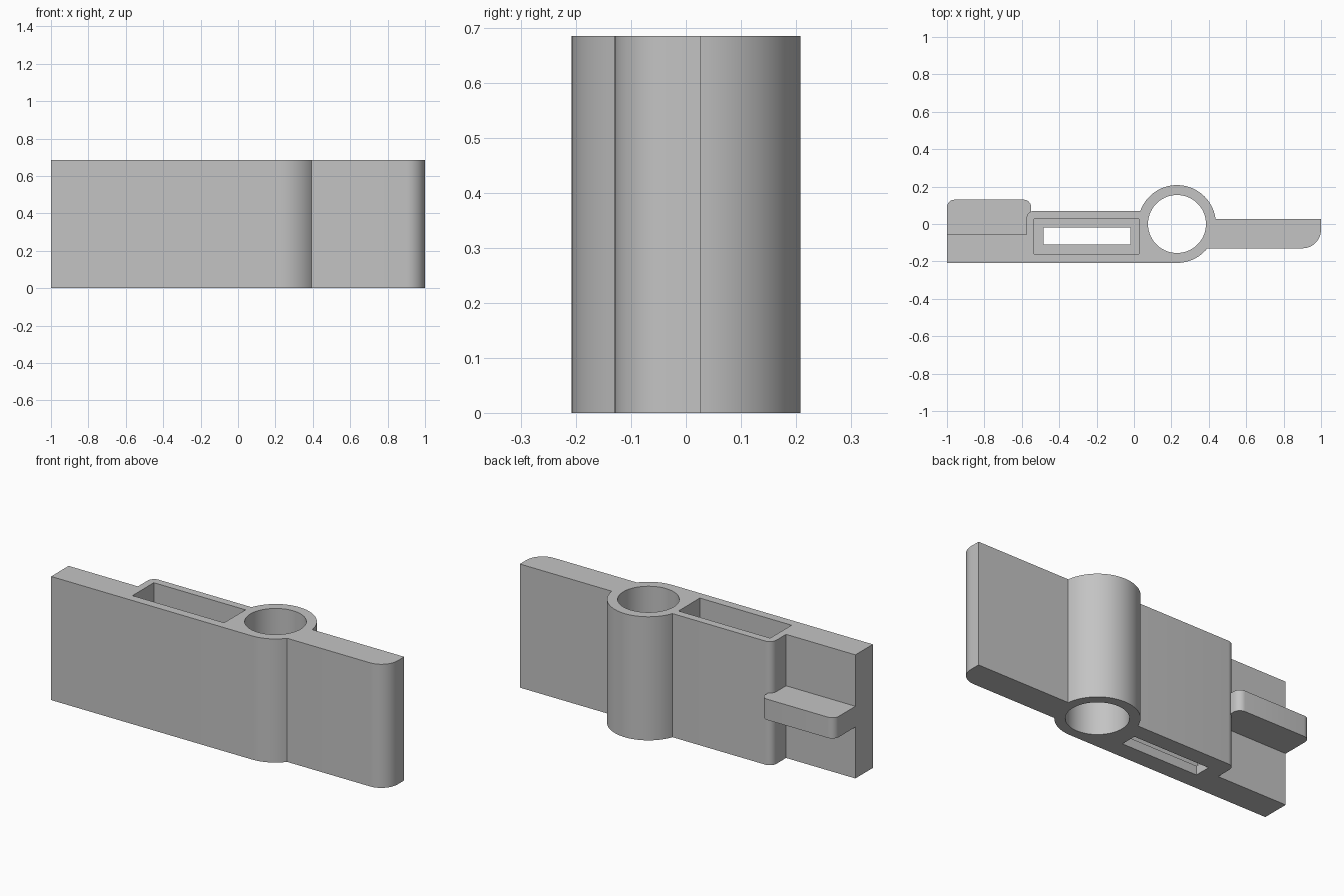
import bpy, bmesh
from math import asin, cos, sin, pi, radians

cube = bpy.data.objects.get("Cube")
if cube:
    bpy.data.objects.remove(cube, do_unlink=True)

H = 0.685                  # overall height
CX, R, BORE = 0.23, 0.208, 0.155   # barrel centre, outer and inner radius
FRONT, STEP, BACK = -R, -0.055, 0.07
ARM_FRONT, ARM_BACK = -0.13, 0.027

grey = bpy.data.materials.new("plain grey")
grey.use_nodes = True
colour = (0.55, 0.55, 0.55, 1)
grey.diffuse_color = colour
grey.node_tree.nodes["Principled BSDF"].inputs["Base Color"].default_value = colour


def arc(x, y, r, a, b, n):
    """Points along an arc from angle a to angle b."""
    return [(x + r * cos(a + (b - a) * i / n), y + r * sin(a + (b - a) * i / n))
            for i in range(n + 1)]


def rect(x0, x1, y0, y1):
    return [(x0, y0), (x1, y0), (x1, y1), (x0, y1)]


def prism(name, outline, z0, z1):
    """Extrude a counter-clockwise outline between two heights."""
    bm = bmesh.new()
    face = bm.faces.new([bm.verts.new((x, y, z0)) for x, y in outline])
    top = bmesh.ops.extrude_face_region(bm, geom=[face])["geom"]
    bmesh.ops.translate(bm, vec=(0, 0, z1 - z0),
                        verts=[v for v in top if isinstance(v, bmesh.types.BMVert)])
    bmesh.ops.recalc_face_normals(bm, faces=bm.faces)
    mesh = bpy.data.meshes.new(name)
    bm.to_mesh(mesh)
    bm.free()
    mesh.materials.append(grey)
    obj = bpy.data.objects.new(name, mesh)
    bpy.context.collection.objects.link(obj)
    return obj


def cut(target, cutter):
    mod = target.modifiers.new(cutter.name, 'BOOLEAN')
    mod.operation, mod.solver, mod.object = 'DIFFERENCE', 'EXACT', cutter
    bpy.context.view_layer.objects.active = target
    bpy.ops.object.modifier_apply(modifier=mod.name)
    bpy.data.objects.remove(cutter, do_unlink=True)


def smooth(obj):
    bpy.ops.object.select_all(action='DESELECT')
    obj.select_set(True)
    bpy.context.view_layer.objects.active = obj
    bpy.ops.object.shade_smooth_by_angle(angle=radians(25))


# Body: end plate, pocket block, barrel and arm in one outline
outline = [(-1, FRONT)]
outline += arc(CX, 0, R, -pi / 2, asin(ARM_FRONT / R), 12)
outline += arc(0.9, ARM_FRONT + 0.1, 0.1, -pi / 2, 0, 12)
outline += [(1, ARM_BACK)]
outline += arc(CX, 0, R, asin(ARM_BACK / R), pi - asin(BACK / R), 40)
outline += arc(-0.535, BACK - 0.04, 0.04, pi / 2, pi, 8)
outline += [(-0.575, STEP), (-1, STEP)]
body = prism("body", outline, 0, H)

# Bore through the barrel, deep pocket, and slot through the pocket floor
cut(body, prism("bore_cutter", arc(CX, 0, BORE, 0, 2 * pi, 72)[:-1], -0.1, H + 0.1))
cut(body, prism("pocket_cutter", rect(-0.535, 0.027, -0.16, 0.027), 0.05, H + 0.1))
cut(body, prism("slot_cutter", rect(-0.485, -0.02, -0.11, -0.02), -0.1, 0.2))
smooth(body)

# Rear tab with rounded outer corners, at mid height
tab_outline = [(-1, STEP), (-0.55, STEP)]
tab_outline += arc(-0.59, 0.09, 0.04, 0, pi / 2, 8)
tab_outline += arc(-0.96, 0.09, 0.04, pi / 2, pi, 8)
tab = prism("rear_tab", tab_outline, 0.285, 0.4)
smooth(tab)
